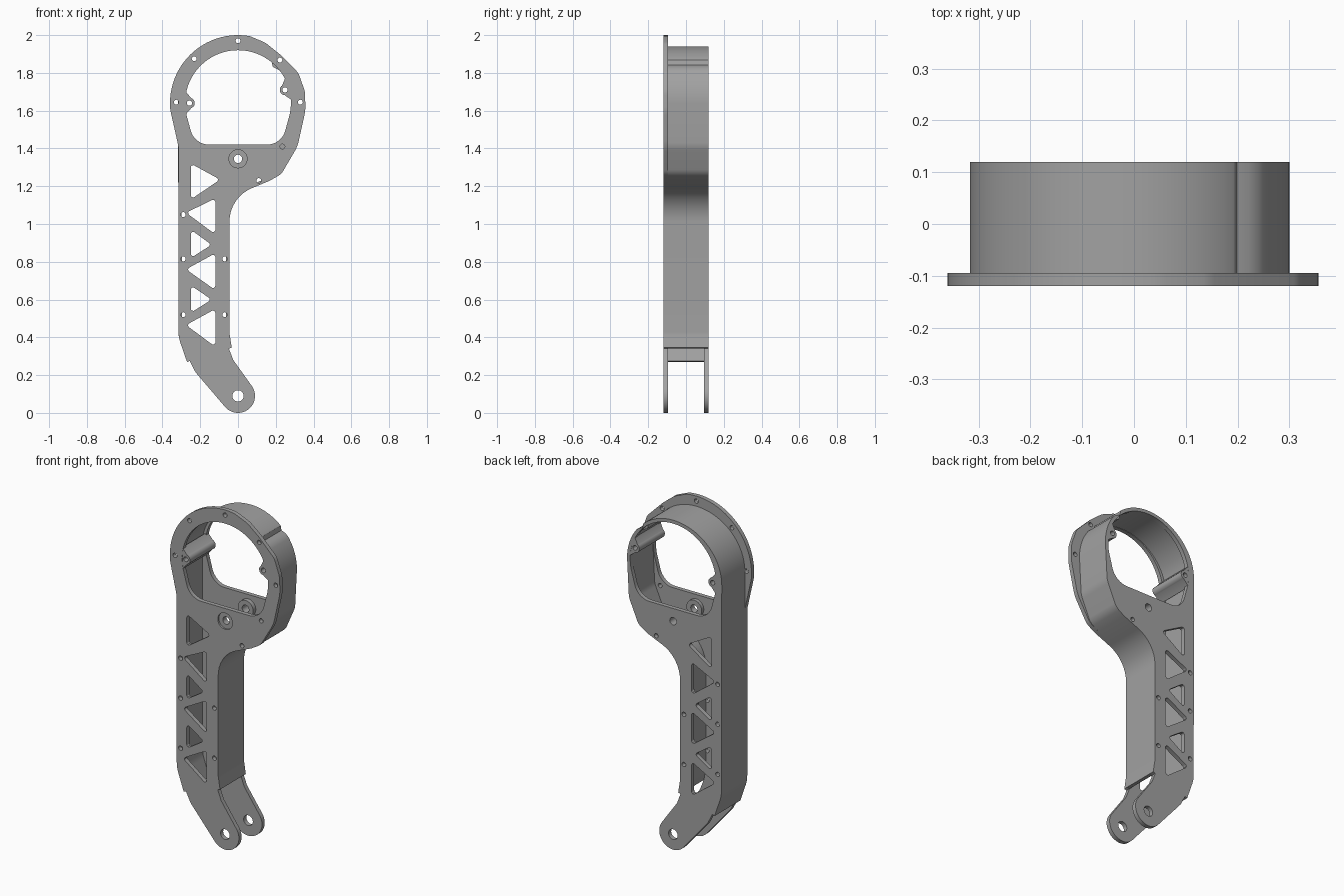
import bpy, bmesh, math
from mathutils import Vector

cube = bpy.data.objects.get("Cube")
if cube:
    bpy.data.objects.remove(cube)

grey = bpy.data.materials.new("machined grey")
grey.use_nodes = True
grey.diffuse_color = (0.36, 0.36, 0.36, 1)
grey.node_tree.nodes["Principled BSDF"].inputs["Base Color"].default_value = (0.36, 0.36, 0.36, 1)

RING = (0, 1.64)          # centre of the large opening
PIVOT = (0, 0.09)         # centre of the lower lug
HALF = 0.12               # half depth of the whole part
SKIN = 0.025              # plate thickness


def arc(centre, r, a0, a1, n, rx=None):
    """Points on an arc, angles in degrees."""
    out = []
    for i in range(n + 1):
        a = math.radians(a0 + (a1 - a0) * i / n)
        out.append((centre[0] + (rx or r) * math.cos(a), centre[1] + r * math.sin(a)))
    return out


def circle(centre, r, n=24):
    return arc(centre, r, 0, 360, n)[:-1]


def fillet(points, n=8):
    """Round each corner given as (x, z, radius) in a closed path."""
    out = []
    for i, p in enumerate(points):
        if len(p) == 2:
            out.append(p)
            continue
        c = Vector(p[:2])
        a = (Vector(points[i - 1][:2]) - c).normalized()
        b = (Vector(points[(i + 1) % len(points)][:2]) - c).normalized()
        half = a.angle(b) / 2
        t = p[2] / math.tan(half)
        mid = c + (a + b).normalized() * p[2] / math.sin(half)
        u, v = c + a * t - mid, c + b * t - mid
        for k in range(n + 1):
            d = u.lerp(v, k / n).normalized() * p[2]
            out.append(tuple(mid + d))
    return out


def extrude(name, loops, y0, y1):
    """Fill an outline with holes and extrude it from y0 to y1."""
    bm = bmesh.new()
    edges = []
    for loop in loops:
        vs = [bm.verts.new((x, y0, z)) for x, z in loop]
        edges += [bm.edges.new((vs[i - 1], vs[i])) for i in range(len(vs))]
    bmesh.ops.triangle_fill(bm, edges=edges, use_beauty=True, normal=(0, -1, 0))
    res = bmesh.ops.extrude_face_region(bm, geom=bm.faces[:])
    top = [g for g in res["geom"] if isinstance(g, bmesh.types.BMVert)]
    bmesh.ops.translate(bm, vec=(0, y1 - y0, 0), verts=top)
    bmesh.ops.recalc_face_normals(bm, faces=bm.faces[:])
    mesh = bpy.data.meshes.new(name)
    bm.to_mesh(mesh)
    bm.free()
    mesh.materials.append(grey)
    obj = bpy.data.objects.new(name, mesh)
    bpy.context.collection.objects.link(obj)
    return obj


# Shared outline pieces, counter-clockwise from the lug
lug = arc(PIVOT, 0.09, 222, 396, 24)
neck_right = [(-0.025, 0.28), (-0.048, 0.34)]
arm_right = [(-0.033, 0.345), (-0.045, 0.42, 0.1), (-0.045, 1.14, 0.19), (0.17, 1.23)]
arm_left = [(-0.315, 0.40, 0.18), (-0.27, 0.27)]
neck_left = [(-0.255, 0.275), (-0.225, 0.215, 0.06)]

flange = [(0.23, 1.265, 0.08), (0.315, 1.41, 0.2), (0.357, 1.6, 0.2), (0.355, 1.7, 0.12),
          (0.32, 1.8, 0.08), (0.22, 1.9), (0.145, 1.96, 0.1)]
flange += arc(RING, 0.36, 80, 180, 24) + [(-0.36, 1.61, 0.2), (-0.315, 1.41, 0.2)]

# Housing outline, with a small groove that clears one flange screw
groove = [(0.24, 1.82), (0.222, 1.833), (0.199, 1.842), (0.194, 1.868)]
housing = [(0.225, 1.265, 0.08), (0.288, 1.41, 0.12)]
housing += arc(RING, 0.30, 0, 34, 8) + groove + arc(RING, 0.30, 51, 90, 10)
housing += arc(RING, 0.30, 94, 180, 24, rx=0.317)

front_outline = fillet(lug + neck_right + arm_right + flange + arm_left + neck_left)
back_outline = fillet(lug + neck_right + arm_right + housing + arm_left + neck_left)

# Large opening with a flat lower edge
opening = fillet(arc(RING, 0.28, -18, 198, 56) + [(-0.23, 1.42, 0.1), (0.23, 1.42, 0.1)])

# Truss of alternating rounded triangles: base x, base top, base bottom, tip x, tip z
truss = [(-0.25, 1.32, 1.13, -0.095, 1.235), (-0.12, 1.135, 0.945, -0.275, 1.06),
         (-0.25, 0.97, 0.82, -0.14, 0.89), (-0.12, 0.845, 0.65, -0.275, 0.76),
         (-0.25, 0.675, 0.53, -0.14, 0.6), (-0.12, 0.55, 0.35, -0.275, 0.465)]
windows = [fillet([(x, a, 0.012), (x, b, 0.012), (tx, tz, 0.012)], 4)
           for x, a, b, tx, tz in truss]

# Screw holes
through = [(-0.29, 1.05), (-0.29, 0.815), (-0.07, 0.815), (-0.29, 0.52), (-0.07, 0.52), (0.11, 1.23)]
front_only = [(0.235, 1.41), (0.33, 1.645), (0.222, 1.868), (0, 1.97), (-0.232, 1.875), (-0.327, 1.645)]
bore = (0, 1.345)


def screws(spots):
    return [circle(p, 0.013, 16) for p in spots]


shared = [opening, circle(PIVOT, 0.03)] + windows + screws(through)
extrude("front_plate", [front_outline, circle(bore, 0.048)] + shared + screws(front_only),
        -HALF, -HALF + SKIN)
extrude("back_plate", [back_outline, circle(bore, 0.022)] + shared, HALF - SKIN, HALF)

# Thin side wall following the housing outline, open at the bottom
path = [Vector(p) for p in fillet([(-0.048, 0.34)] + arm_right + housing + arm_left)][1:]
inner = []
for i, p in enumerate(path):
    d = (path[min(i + 1, len(path) - 1)] - path[max(i - 1, 0)]).normalized()
    inner.append(p + Vector((-d.y, d.x)) * 0.018)
extrude("side_wall", [[tuple(p) for p in path + inner[::-1]]], -HALF + SKIN, HALF - SKIN)

# Bored bosses on the inside of each plate
for name, y0, y1 in (("front_boss", -0.11, -0.075), ("back_boss", 0.07, HALF - SKIN)):
    extrude(name, [circle(bore, 0.05), circle(bore, 0.022)], y0, y1)

# Full-depth screw lobes that flare into the ring wall
for name, spot in (("right_screw_lobe", (-0.257, 1.64)), ("left_screw_lobe", (0.249, 1.71))):
    out = math.degrees(math.atan2(spot[1] - RING[1], spot[0] - RING[0]))
    shape = arc(RING, 0.288, out - 13, out + 13, 8)
    shape += arc(spot, 0.028, out + 110, out + 250, 14)
    extrude(name, [shape, circle(spot, 0.014, 16)], -HALF + 0.001, HALF - 0.001)

# Smooth curved faces, keep edges crisp
bpy.ops.object.select_all(action="DESELECT")
for obj in bpy.context.collection.objects:
    if obj.type == "MESH" and grey.name in obj.data.materials:
        obj.select_set(True)
        bpy.context.view_layer.objects.active = obj
bpy.ops.object.shade_smooth_by_angle(angle=math.radians(30))
